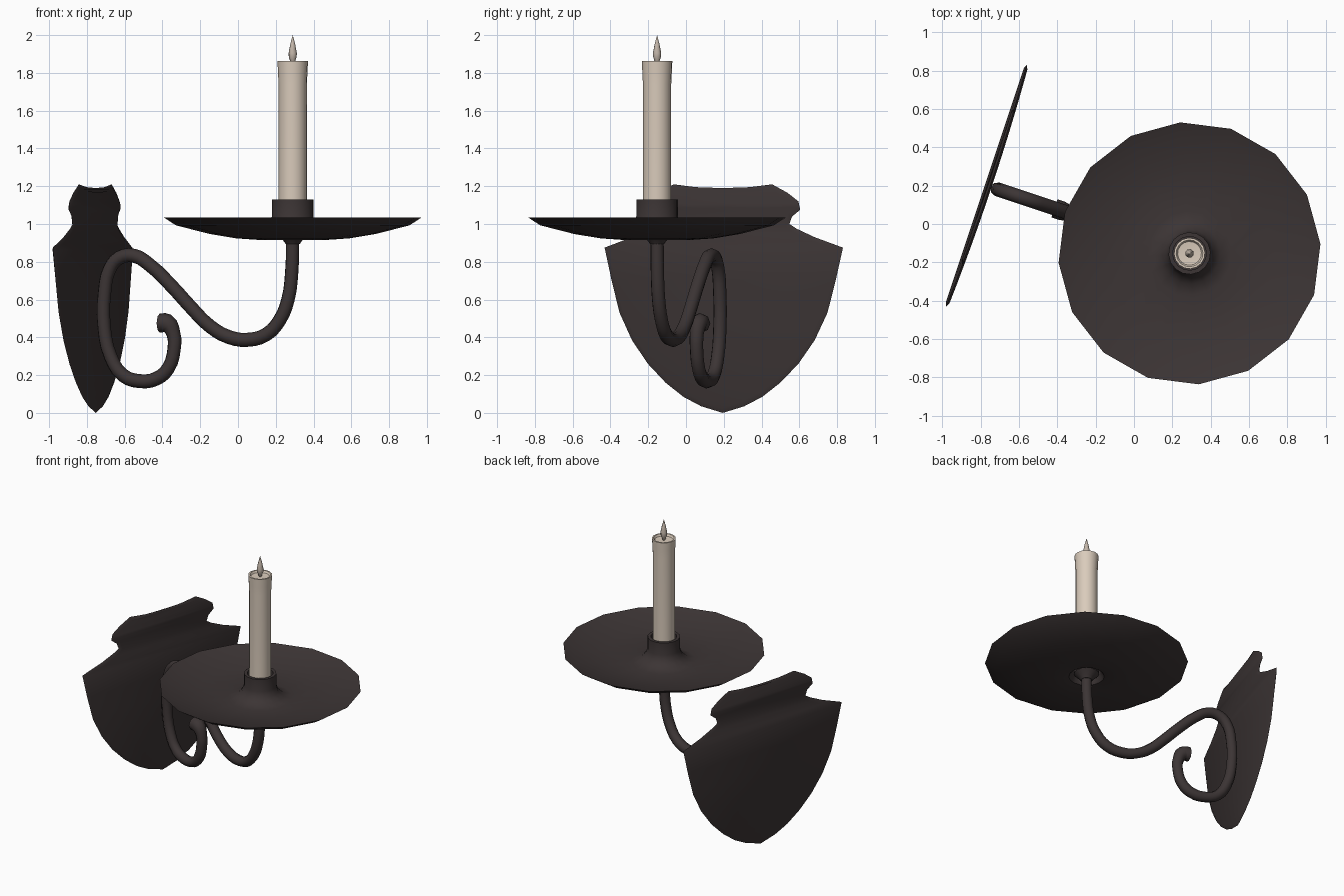
import bpy, bmesh, math
from mathutils import Matrix, Vector

if "Cube" in bpy.data.objects:
    bpy.data.objects.remove(bpy.data.objects["Cube"])

# The sconce is built facing +x from the wall, then turned into place
PLACE = Matrix.Translation((-0.77, 0.2, 0)) @ Matrix.Rotation(math.radians(-18.43), 4, 'Z')
CU = 1.117  # distance of the candle axis from the wall plate


def material(name, rgb):
    m = bpy.data.materials.new(name)
    m.diffuse_color = (*rgb, 1)
    m.use_nodes = True
    m.node_tree.nodes["Principled BSDF"].inputs["Base Color"].default_value = m.diffuse_color
    return m


iron = material("dark_iron", (0.045, 0.035, 0.035))
wax = material("candle_wax", (0.70, 0.60, 0.50))
flame_mat = material("pale_flame", (0.55, 0.47, 0.40))


def finish(ob, mat, angle=40):
    ob.data.materials.clear()
    ob.data.materials.append(mat)
    ob.data.transform(PLACE)
    bpy.ops.object.select_all(action='DESELECT')
    ob.select_set(True)
    bpy.context.view_layer.objects.active = ob
    bpy.ops.object.shade_smooth_by_angle(angle=math.radians(angle))


def add_mesh(name, bm, mat, angle=40):
    bmesh.ops.remove_doubles(bm, verts=bm.verts, dist=1e-5)
    bmesh.ops.recalc_face_normals(bm, faces=bm.faces)
    me = bpy.data.meshes.new(name)
    bm.to_mesh(me)
    bm.free()
    ob = bpy.data.objects.new(name, me)
    bpy.context.collection.objects.link(ob)
    finish(ob, mat, angle)


def lathe(name, profile, mat, sides=16, angle=40):
    bm = bmesh.new()
    vs = [bm.verts.new((CU + r, 0, z)) for r, z in profile]
    es = [bm.edges.new(p) for p in zip(vs, vs[1:])]
    bmesh.ops.spin(bm, geom=vs + es, cent=(CU, 0, 0), axis=(0, 0, 1),
                   angle=2 * math.pi, steps=sides, use_duplicate=False)
    bmesh.ops.dissolve_degenerate(bm, dist=1e-5, edges=bm.edges)
    add_mesh(name, bm, mat, angle)


# Wall plate: mirrored shield outline, thin rim, slightly bowed forward
half = [(0.12, 0.035), (0.22, 0.085), (0.32, 0.16), (0.42, 0.26), (0.51, 0.385),
        (0.58, 0.53), (0.625, 0.70), (0.665, 0.875), (0.51, 0.93), (0.41, 0.975),
        (0.37, 1.0), (0.385, 1.04), (0.43, 1.075), (0.42, 1.12), (0.36, 1.165),
        (0.275, 1.21), (0.15, 1.195)]
outline = [(0, 0.0)] + half + [(0, 1.19)] + [(-v, z) for v, z in reversed(half)]


def plate_ring(bm, inset, depth):
    pts = [Vector(p) for p in outline]
    ring = []
    for i, p in enumerate(pts):
        t = (pts[(i + 1) % len(pts)] - pts[i - 1]).normalized()
        q = p + Vector((-t.y, t.x)) * inset
        bow = 0.018 * (1 - (q.x / 0.665) ** 2)
        ring.append(bm.verts.new((bow + depth, q.x, q.y)))
    return ring


bm = bmesh.new()
rings = [plate_ring(bm, 0.025, 0.010), plate_ring(bm, 0, 0.0), plate_ring(bm, 0.025, -0.010)]
n = len(outline)
for a, b in zip(rings, rings[1:]):
    for i in range(n):
        bm.faces.new((a[i], a[(i + 1) % n], b[(i + 1) % n], b[i]))
for r in (rings[0], rings[2]):  # rows across the plate from side to side
    for i in range(n // 2):
        quad = (r[i], r[i + 1], r[-(i + 1) % n], r[-i % n])
        bm.faces.new(list(dict.fromkeys(quad)))
add_mesh("wall_plate", bm, iron, 60)

# Curled arm: one swept tube with a thickened scroll end
path = [(-0.415, 0.475), (-0.375, 0.475), (-0.342, 0.42), (-0.338, 0.34), (-0.37, 0.235),
        (-0.43, 0.182), (-0.52, 0.168), (-0.61, 0.2), (-0.675, 0.3), (-0.708, 0.45),
        (-0.705, 0.65), (-0.68, 0.76), (-0.63, 0.82), (-0.55, 0.832), (-0.47, 0.785),
        (-0.35, 0.67), (-0.25, 0.56), (-0.15, 0.46), (-0.05, 0.402), (0.05, 0.387),
        (0.15, 0.415), (0.22, 0.49), (0.265, 0.6), (0.285, 0.75), (0.29, 0.93)]
cu = bpy.data.curves.new("curled_arm", 'CURVE')
cu.dimensions = '3D'
cu.bevel_depth = 0.037
cu.bevel_resolution = 2
cu.resolution_u = 3
cu.use_fill_caps = True
sp = cu.splines.new('BEZIER')
sp.bezier_points.add(len(path) - 1)
for i, (bp, (x, z)) in enumerate(zip(sp.bezier_points, path)):
    bp.co = ((x + 0.77) / 0.949, 0, z)
    bp.handle_left_type = bp.handle_right_type = 'AUTO'
    bp.radius = {0: 1.35, 1: 1.35, 2: 1.05}.get(i, 1.0)
arm = bpy.data.objects.new("curled_arm", cu)
bpy.context.collection.objects.link(arm)
bpy.context.view_layer.objects.active = arm
arm.select_set(True)
bpy.ops.object.convert(target='MESH')
finish(bpy.context.view_layer.objects.active, iron, 50)

# Drip dish: thin shell flaring up into the candle cup, hollow beneath
lathe("drip_dish", [
    (0, 1.02), (0.088, 1.02), (0.088, 1.13), (0.110, 1.13), (0.110, 1.04), (0.125, 1.0),
    (0.16, 0.968), (0.22, 0.95), (0.44, 0.972), (0.62, 1.01), (0.685, 1.035),
    (0.62, 0.993), (0.44, 0.947), (0.30, 0.924), (0.17, 0.915), (0.12, 0.925),
    (0.098, 0.955), (0.095, 1.0), (0, 1.0)], iron)

# Collar joining the arm to the dish
lathe("arm_collar", [(0, 0.895), (0.038, 0.895), (0.05, 0.912), (0.085, 0.945),
                     (0.085, 1.005), (0, 1.005)], iron)

# Candle with a flared lip and melted hollow
lathe("candle", [(0, 1.02), (0.075, 1.02), (0.075, 1.74), (0.078, 1.80), (0.081, 1.862),
                 (0.070, 1.862), (0.062, 1.848), (0, 1.842)], wax)

# Flame
lathe("flame", [(0, 1.84), (0.010, 1.85), (0.022, 1.885), (0.023, 1.905),
                (0.014, 1.95), (0.006, 1.98), (0, 2.0)], flame_mat, sides=8, angle=60)
